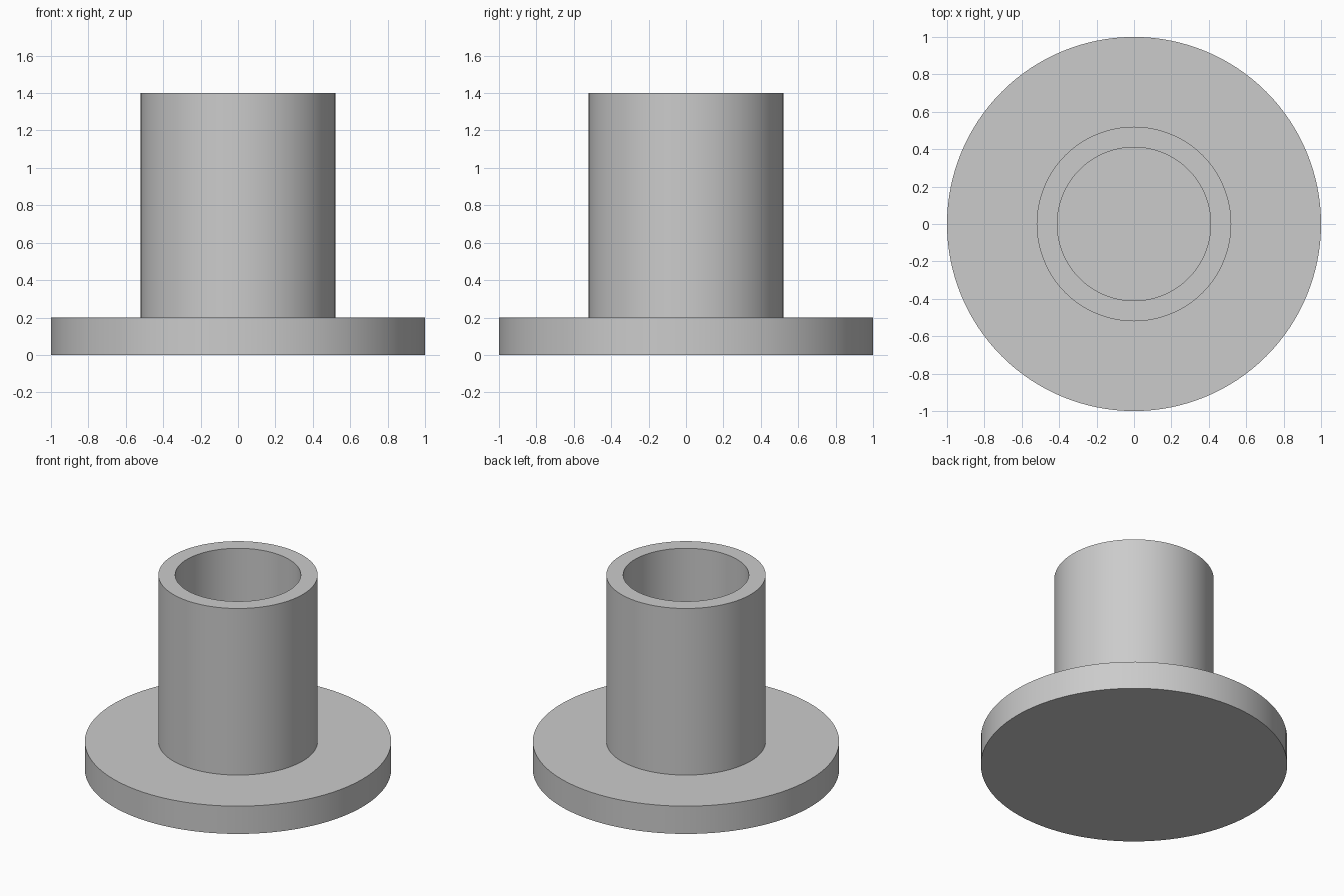
import bpy
import bmesh
import math

cube = bpy.data.objects.get("Cube")
if cube:
    bpy.data.objects.remove(cube, do_unlink=True)

SEGMENTS = 128
FLANGE_RADIUS, FLANGE_TOP = 1.0, 0.2
TUBE_RADIUS, BORE_RADIUS, TUBE_TOP = 0.52, 0.41, 1.4

# Plain grey material
grey = bpy.data.materials.new("light_grey")
colour = (0.6, 0.6, 0.6, 1.0)
grey.use_nodes = True
grey.diffuse_color = colour
bsdf = next(n for n in grey.node_tree.nodes if n.type == 'BSDF_PRINCIPLED')
bsdf.inputs["Base Color"].default_value = colour


def lathe(name, profile, material):
    """Revolve an (r, z) profile around z; end points on the axis become caps."""
    bm = bmesh.new()
    rings = []
    for r, z in profile:
        rings.append([bm.verts.new((r * math.cos(a), r * math.sin(a), z))
                      for a in (math.tau * i / SEGMENTS for i in range(SEGMENTS))])
    for low, high in zip(rings, rings[1:]):
        for i in range(SEGMENTS):
            j = (i + 1) % SEGMENTS
            bm.faces.new((low[i], low[j], high[j], high[i]))
    bm.faces.new(rings[0][::-1])
    bm.faces.new(rings[-1])
    bmesh.ops.recalc_face_normals(bm, faces=bm.faces)
    mesh = bpy.data.meshes.new(name)
    bm.to_mesh(mesh)
    bm.free()
    mesh.materials.append(material)
    obj = bpy.data.objects.new(name, mesh)
    bpy.context.collection.objects.link(obj)
    bpy.ops.object.select_all(action='DESELECT')
    obj.select_set(True)
    bpy.context.view_layer.objects.active = obj
    bpy.ops.object.shade_smooth_by_angle(angle=math.radians(30))
    return obj


# Round flange with an upright tube, the bore closed at the flange
lathe("flanged_tube", [
    (FLANGE_RADIUS, 0),
    (FLANGE_RADIUS, FLANGE_TOP),
    (TUBE_RADIUS, FLANGE_TOP),
    (TUBE_RADIUS, TUBE_TOP),
    (BORE_RADIUS, TUBE_TOP),
    (BORE_RADIUS, FLANGE_TOP),
], grey)
